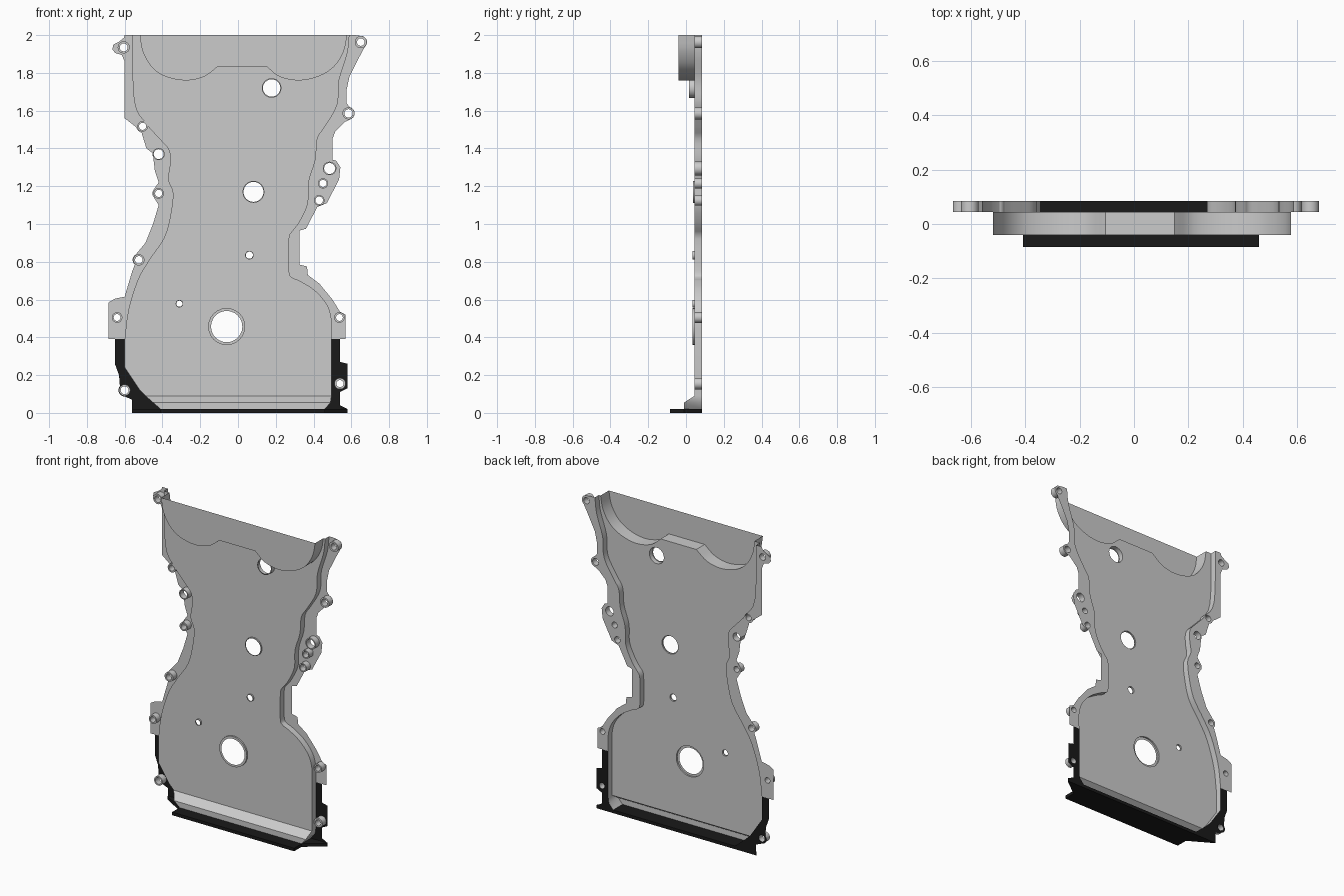
import bpy, bmesh, math
from mathutils import Vector

if "Cube" in bpy.data.objects:
    bpy.data.objects.remove(bpy.data.objects["Cube"])

BACK, FRONT, POCKET = 0.085, 0.045, -0.04   # depths of flange, panel and top pocket

black = bpy.data.materials.new("dark_metal")
black.diffuse_color = (0.01, 0.01, 0.01, 1)
black.use_nodes = True
black.node_tree.nodes["Principled BSDF"].inputs["Base Color"].default_value = black.diffuse_color


def circle(x, z, r, n=24, a0=0, a1=360):
    full = a1 - a0 == 360
    k = n if full else n + 1
    return [(x + r * math.cos(math.radians(a0 + (a1 - a0) * i / n)),
             z + r * math.sin(math.radians(a0 + (a1 - a0) * i / n))) for i in range(k)]


def smooth(pts, n=4):
    """Catmull-Rom curve through the points."""
    p = [Vector(q) for q in pts]
    p = [2 * p[0] - p[1]] + p + [2 * p[-1] - p[-2]]
    out = []
    for i in range(1, len(p) - 2):
        a, b, c, d = p[i - 1:i + 3]
        for j in range(n):
            t = j / n
            out.append(tuple(0.5 * (2 * b + (c - a) * t + (2 * a - 5 * b + 4 * c - d) * t * t
                                    + (3 * b - a - 3 * c + d) * t ** 3)))
    return out + [tuple(pts[-1])]


def outline(items):
    """Points, or (x, z, start, end) for a rounded tab round a boss."""
    out = []
    for q in items:
        out += [q] if len(q) == 2 else circle(q[0], q[1], 0.033, 8, q[2], q[3])
    return out


def fill(bm, loops, y):
    edges = []
    for loop in loops:
        vs = [bm.verts.new((x, y, z)) for x, z in loop]
        edges += [bm.edges.new((vs[i - 1], vs[i])) for i in range(len(vs))]
    bmesh.ops.triangle_fill(bm, use_beauty=True, edges=edges, normal=(0, -1, 0))


def strip(bm, a, b, closed=False):
    """Quads between two rows of 3D points."""
    va, vb = [bm.verts.new(p) for p in a], [bm.verts.new(p) for p in b]
    for i in range(0 if closed else 1, len(a)):
        bm.faces.new((va[i - 1], va[i], vb[i], vb[i - 1]))


def at(loop, y):
    return [(x, y, z) for x, z in loop]


def collar(bm, x, z, ro, ri, y0, y1, bore):
    """Raised ring round a hole."""
    o, i = circle(x, z, ro), circle(x, z, ri)
    strip(bm, at(o, y0), at(o, y1), True)
    strip(bm, at(o, y1), at(i, y1), True)
    if bore:
        strip(bm, at(i, y1), at(i, y0), True)


def finish(bm, name, mat=None):
    bmesh.ops.remove_doubles(bm, verts=bm.verts, dist=0.0002)
    bmesh.ops.recalc_face_normals(bm, faces=bm.faces)
    me = bpy.data.meshes.new(name)
    bm.to_mesh(me)
    bm.free()
    ob = bpy.data.objects.new(name, me)
    bpy.context.collection.objects.link(ob)
    if mat:
        me.materials.append(mat)
    bpy.ops.object.select_all(action='DESELECT')
    bpy.context.view_layer.objects.active = ob
    ob.select_set(True)
    bpy.ops.object.shade_smooth_by_angle(angle=math.radians(35))


# Inner outline of the raised panel, both sides from top to bottom
in_left = smooth([(-.56, 2), (-.55, 1.65), (-.485, 1.53), (-.415, 1.45), (-.365, 1.39),
                  (-.36, 1.315), (-.37, 1.235), (-.345, 1.165), (-.357, 1.05), (-.39, .93),
                  (-.47, .81), (-.53, .705), (-.58, .545), (-.60, .39)])
in_right = smooth([(.59, 2), (.578, 1.9), (.535, 1.76), (.525, 1.63), (.46, 1.515), (.42, 1.45),
                   (.41, 1.34), (.375, 1.225), (.37, 1.11), (.325, 1.01), (.275, .945)])
in_right += smooth([(.27, .92), (.27, .75), (.29, .715), (.325, .70), (.405, .65), (.47, .575),
                    (.495, .495), (.495, .39)])
low_left = [(-.60, .39), (-.60, .24), (-.52, .12), (-.49, .09)]
low_right = [(.495, .39), (.495, .09)]
foot_left, foot_right = [(-.45, .055), (-.41, .02)], [(.49, .055), (.46, .02)]

# Pocket edge: two round lobes with a flat bridge
pocket = smooth([(-.52, 2), (-.505, 1.915), (-.46, 1.835), (-.39, 1.783), (-.28, 1.76),
                 (-.18, 1.78), (-.105, 1.835)])
pocket += smooth([(.15, 1.835), (.22, 1.78), (.325, 1.76), (.43, 1.783), (.51, 1.835),
                  (.56, 1.915), (.578, 2)])

# Panel with holes, collars, pocket, side walls and sloped foot
holes = [(.178, 1.72, .052, .046, .015), (.082, 1.17, .058, .053, .037),
         (.06, .835, .023, .019, .035), (-.31, .578, .02, .016, .035),
         (-.06, .457, .098, .083, .035)]
bm = bmesh.new()
edge = in_left + low_left[1:] + (in_right + low_right[1:])[::-1]
fill(bm, [edge + pocket[::-1]] + [circle(h[0], h[1], h[2]) for h in holes], FRONT)
for x, z, ro, ri, y in holes:
    collar(bm, x, z, ro, ri, FRONT, y, False)
strip(bm, at(pocket, FRONT), at(pocket, POCKET))
fill(bm, [pocket], POCKET)
for up, low, foot in ((in_left, low_left, foot_left), (in_right, low_right, foot_right)):
    side = up + low[1:]
    strip(bm, at(side, FRONT) + at(foot, -.01), at(side + foot, BACK))
strip(bm, [(-.49, FRONT, .09), (-.45, -.01, .055), (-.41, -.01, .02)],
      [(.495, FRONT, .09), (.49, -.01, .055), (.46, -.01, .02)])
finish(bm, "cover_panel")

# Flange sections: outer outline, inner outline, bosses (x, z, outer and hole radius)
out_left = [(-.60, 2), (-.605, 1.985), (-.63, 1.965), (-.66, 1.95), (-.665, 1.925), (-.65, 1.905),
            (-.615, 1.895), (-.60, 1.86), (-.60, 1.56), (-.505, 1.517, 190, 260), (-.485, 1.40),
            (-.42, 1.37, 170, 210), (-.44, 1.28), (-.42, 1.22), (-.42, 1.162, 140, 220),
            (-.42, 1.10), (-.45, 1.0), (-.49, .90), (-.525, .81, 120, 230), (-.56, .75),
            (-.59, .65), (-.60, .615), (-.65, .605), (-.685, .585), (-.685, .39)]
bottom_left = [(-.65, .39), (-.65, .255), (-.63, .2), (-.60, .12, 140, 270), (-.56, .07), (-.56, .02)]
out_right = [(.57, .39), (.57, .52), (.54, .535), (.50, .60), (.43, .685), (.37, .73), (.365, .775),
             (.325, .785), (.325, .965), (.36, .975), (.42, 1.09), (.47, 1.11), (.535, 1.235),
             (.542, 1.3), (.52, 1.335), (.50, 1.34), (.50, 1.45), (.515, 1.49), (.565, 1.54),
             (.585, 1.586, -60, 80), (.575, 1.64), (.575, 1.71), (.59, 1.78), (.64, 1.88),
             (.65, 1.963, -50, 70), (.62, 2)]
bottom_right = [(.58, .02), (.54, .04), (.54, .11), (.58, .13), (.58, .26), (.54, .27), (.54, .39)]
sections = [
    ("left_flange", out_left, in_left[::-1], None,
     [(-.605, 1.935, .032, .021), (-.505, 1.517, .028, .019), (-.42, 1.37, .032, .026),
      (-.42, 1.162, .028, .019), (-.525, .81, .03, .02), (-.64, .505, .028, .018)]),
    ("right_flange", out_right, in_right, None,
     [(.65, 1.963, .032, .02), (.585, 1.586, .032, .022), (.485, 1.294, .036, .029),
      (.45, 1.215, .027, .019), (.43, 1.125, .028, .02), (.537, .505, .028, .018)]),
    ("lower_left_flange", bottom_left, (low_left + foot_left)[::-1], black,
     [(-.60, .12, .03, .021)]),
    ("lower_right_flange", bottom_right, low_right + foot_right, black,
     [(.54, .155, .03, .019)]),
]
for name, outer, inner, mat, bosses in sections:
    bm = bmesh.new()
    fill(bm, [outline(outer) + inner] + [circle(b[0], b[1], b[3]) for b in bosses], BACK)
    finish(bm, name, mat)
    bm = bmesh.new()
    for x, z, ro, ri in bosses:
        collar(bm, x, z, ro, ri, BACK, FRONT, True)
    finish(bm, name + "_bosses")

# Bottom sealing plate with its front lip
plan = [(-.41, -.085), (.46, -.085), (.46, -.01), (.58, .08), (.58, BACK), (-.56, BACK),
        (-.56, .08), (-.41, -.01)]
bm = bmesh.new()
f = bm.faces.new([bm.verts.new((x, y, 0)) for x, y in plan])
ext = bmesh.ops.extrude_face_region(bm, geom=[f], use_keep_orig=True)
bmesh.ops.translate(bm, vec=(0, 0, .02), verts=[v for v in ext["geom"] if isinstance(v, bmesh.types.BMVert)])
finish(bm, "bottom_plate", black)
